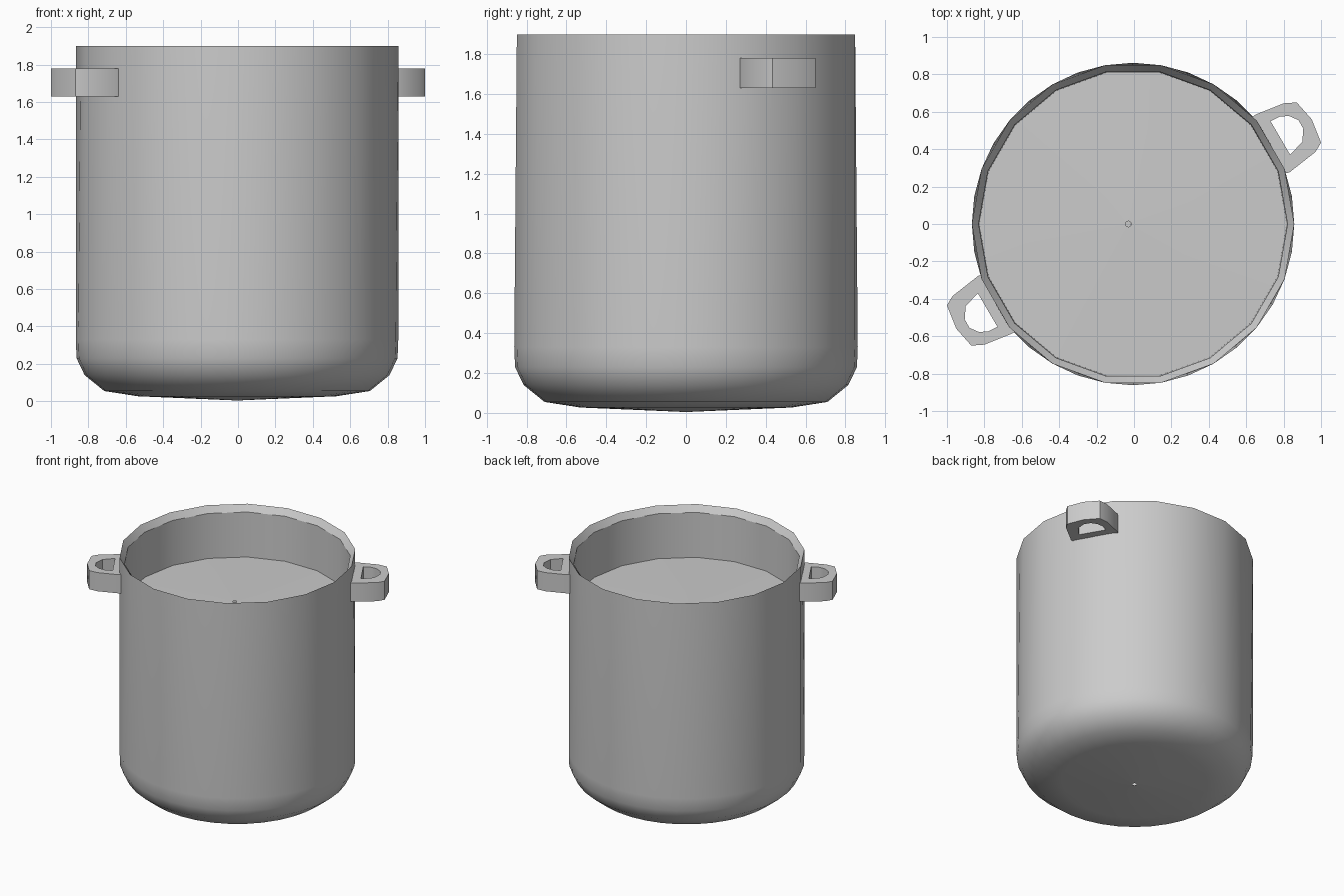
import bpy, bmesh
from math import cos, sin, pi, radians

if "Cube" in bpy.data.objects:
    bpy.data.objects.remove(bpy.data.objects["Cube"])

SEGS = 36
CX = -0.005


def finish(bm, name, angle):
    bmesh.ops.recalc_face_normals(bm, faces=bm.faces)
    me = bpy.data.meshes.new(name)
    bm.to_mesh(me)
    bm.free()
    ob = bpy.data.objects.new(name, me)
    bpy.context.collection.objects.link(ob)
    bpy.ops.object.select_all(action='DESELECT')
    bpy.context.view_layer.objects.active = ob
    ob.select_set(True)
    bpy.ops.object.shade_smooth_by_angle(angle=radians(angle))
    return ob


# Pot: lathed profile (radius, z, coarse). Coarse rings look 18-sided.
profile = [
    (0.015, 0.005, False), (0.53, 0.027, False), (0.71, 0.055, False),
    (0.815, 0.14, False), (0.858, 0.23, False), (0.862, 0.33, False),
    (0.862, 1.90, True), (0.826, 1.85, True), (0.822, 1.49, True),
    (0.015, 1.505, False),
]
bm = bmesh.new()
rings = []
for r, z, coarse in profile:
    ox = -0.03 if (r < 0.1 and z > 1) else CX
    ring = []
    for i in range(SEGS):
        a = 2 * pi * i / SEGS
        rr = r * cos(pi / 18) / cos(0) if coarse and i % 2 else r
        ring.append(bm.verts.new((ox + rr * cos(a), rr * sin(a), z)))
    rings.append(ring)
for lo, hi in zip(rings, rings[1:]):
    for i in range(SEGS):
        j = (i + 1) % SEGS
        bm.faces.new((lo[i], lo[j], hi[j], hi[i]))
finish(bm, "pot_body", 32)

# Handles: flat loop plates with a D-shaped opening, one turned half way round
outer = [(0.63, 0.57), (0.65, 0.585), (0.80, 0.645), (0.87, 0.65),
         (0.95, 0.56), (1.0, 0.435), (0.97, 0.385), (0.83, 0.275), (0.80, 0.27)]
hole = [(0.73, 0.55), (0.78, 0.575), (0.83, 0.577), (0.88, 0.555),
        (0.905, 0.51), (0.90, 0.44), (0.835, 0.37)]


def handle(name, s):
    bm = bmesh.new()
    edges = []
    for loop in (outer, hole):
        vs = [bm.verts.new((s * x, s * y, 1.63)) for x, y in loop]
        edges += [bm.edges.new((vs[i - 1], vs[i])) for i in range(len(vs))]
    bmesh.ops.triangle_fill(bm, edges=edges, use_beauty=True)
    ext = bmesh.ops.extrude_face_region(bm, geom=bm.faces[:], use_keep_orig=True)
    for v in ext["geom"]:
        if isinstance(v, bmesh.types.BMVert):
            v.co.z += 0.15
    finish(bm, name, 30)


handle("handle_right", 1)
handle("handle_left", -1)
